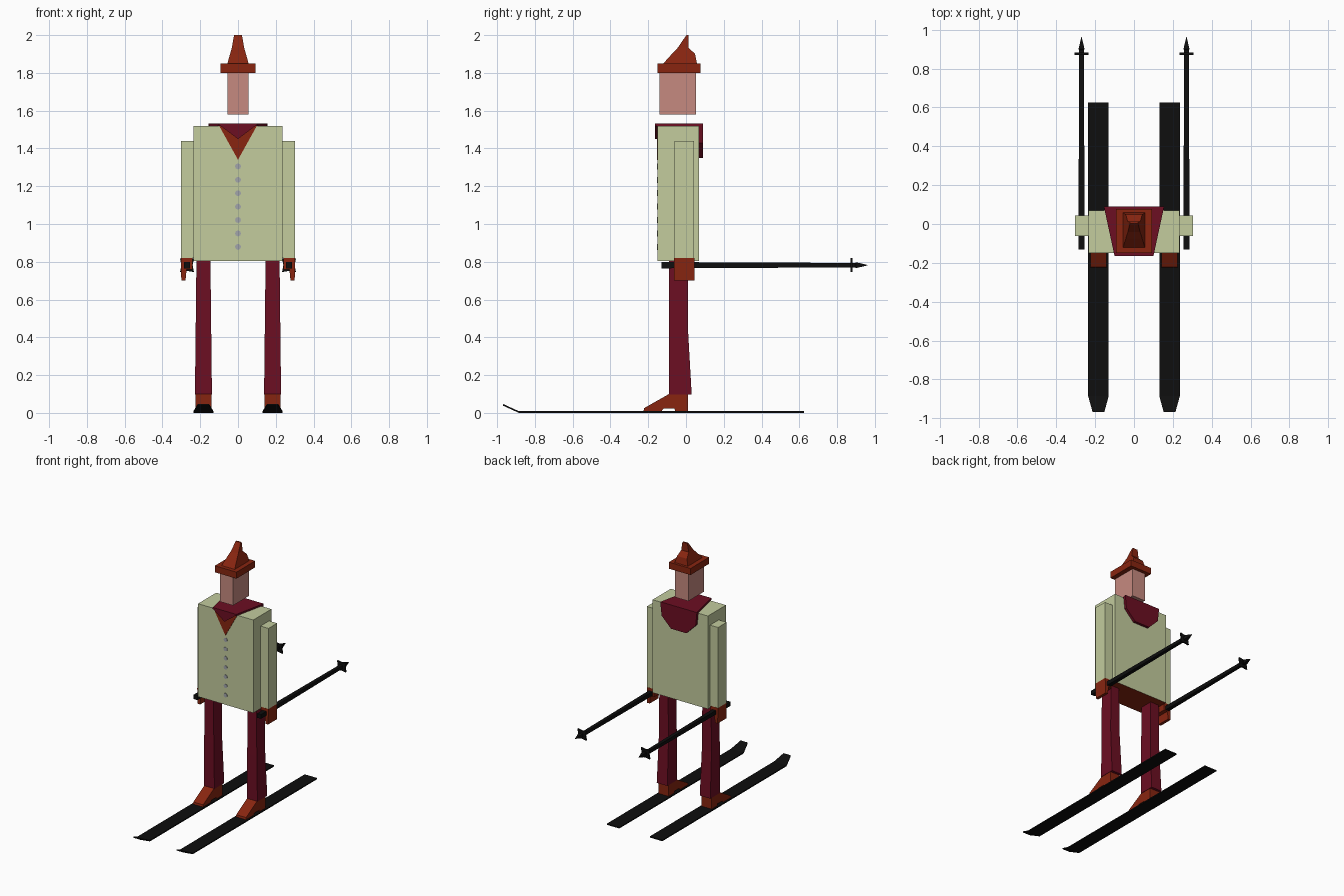
import bpy, bmesh, math

if "Cube" in bpy.data.objects:
    bpy.data.objects.remove(bpy.data.objects["Cube"])


def material(name, r, g, b):
    lin = [((c / 255 + 0.055) / 1.055) ** 2.4 if c > 10 else c / 255 / 12.92 for c in (r, g, b)]
    m = bpy.data.materials.new(name)
    m.diffuse_color = (*lin, 1)
    m.use_nodes = True
    m.node_tree.nodes["Principled BSDF"].inputs["Base Color"].default_value = m.diffuse_color
    return m


SAGE = material("sage_cloth", 195, 204, 158)
MAROON = material("maroon_cloth", 108, 14, 34)
RUST = material("rust_leather", 136, 37, 16)
SKIN = material("pink_skin", 198, 138, 128)
BLACK = material("black", 14, 14, 14)
GREY = material("grey_button", 162, 165, 170)


def loft(name, rings, *mats):
    """Join equal-length rings of 3D points into a closed, flat-faced solid."""
    bm = bmesh.new()
    loops = [[bm.verts.new(p) for p in ring] for ring in rings]
    n = len(loops[0])
    for a, b in zip(loops, loops[1:]):
        for i in range(n):
            j = (i + 1) % n
            bm.faces.new((a[i], a[j], b[j], b[i]))
    bm.faces.new(loops[0][::-1])
    bm.faces.new(loops[-1])
    bmesh.ops.recalc_face_normals(bm, faces=bm.faces)
    me = bpy.data.meshes.new(name)
    bm.to_mesh(me)
    bm.free()
    for m in mats:
        me.materials.append(m)
    ob = bpy.data.objects.new(name, me)
    bpy.context.collection.objects.link(ob)
    return ob


def rect(x0, x1, y0, y1, z):
    return [(x0, y0, z), (x1, y0, z), (x1, y1, z), (x0, y1, z)]


def box(name, x0, x1, y0, y1, z0, z1, *mats):
    return loft(name, [rect(x0, x1, y0, y1, z0), rect(x0, x1, y0, y1, z1)], *mats)


def slab_y(name, pts, y0, y1, mat):
    """Extrude an x-z outline along y."""
    return loft(name, [[(x, y, z) for x, z in pts] for y in (y0, y1)], mat)


def polygon(cx, cz, radii, n, turn=0.0):
    """Outline around a centre; radii repeat, so two radii give a star."""
    return [(cx + radii[i % len(radii)] * math.cos(math.tau * i / n + turn),
             cz + radii[i % len(radii)] * math.sin(math.tau * i / n + turn)) for i in range(n)]


# Coat with a dark lining on its underside
coat = box("coat", -0.235, 0.235, -0.15, 0.07, 0.805, 1.52, SAGE, RUST)
for f in coat.data.polygons:
    f.material_index = 1 if f.normal.z < -0.5 else 0

# Shirt showing in the neck opening, and the coat buttons
slab_y("shirt_front", [(-0.1, 1.52), (0.1, 1.52), (0, 1.34)], -0.154, -0.15, RUST)
for i in range(7):
    slab_y("button", polygon(0, 1.305 - 0.071 * i, [0.016], 8), -0.153, -0.15, GREY)

# Neckerchief: flat top, front point and hanging back flap
loft("neckerchief_top", [[(-0.1, -0.165, z), (0.1, -0.165, z), (0.155, 0.09, z), (-0.155, 0.09, z)]
                         for z in (1.52, 1.533)], MAROON)
slab_y("neckerchief_front", [(-0.1, 1.525), (0.1, 1.525), (0, 1.45)], -0.165, -0.152, MAROON)
slab_y("neckerchief_back", [(-0.155, 1.525), (-0.145, 1.43), (-0.065, 1.35),
                            (0.065, 1.35), (0.145, 1.43), (0.155, 1.525)], 0.07, 0.09, MAROON)

# Head and hat
box("head", -0.056, 0.056, -0.14, 0.052, 1.58, 1.80, SKIN)
box("hat_brim", -0.092, 0.092, -0.15, 0.077, 1.80, 1.85, RUST)
loft("hat_crown", [rect(-0.056, 0.056, -0.12, 0.058, 1.85),
                   rect(-0.042, 0.042, -0.075, 0.048, 1.90),
                   rect(-0.032, 0.032, -0.042, 0.012, 1.935),
                   rect(-0.021, 0.021, 0.002, 0.014, 2.0)], RUST)

for s, side in ((-1, "left"), (1, "right")):
    # Arm and hand curled over the pole
    box(side + "_arm", s * 0.235, s * 0.303, -0.062, 0.043, 0.82, 1.44, SAGE)
    hand = [(0.24, 0.82), (0.303, 0.82), (0.3, 0.70), (0.278, 0.70), (0.272, 0.76), (0.24, 0.76)]
    slab_y(side + "_hand", [(s * x, z) for x, z in hand], -0.063, 0.044, RUST)

    # Ski pole: grip, shaft, star basket and tip
    px, pz = s * 0.27, 0.782
    pole = [(-0.13, 0.018), (0.04, 0.017), (0.86, 0.013), (0.895, 0.013), (0.9, 0.017), (0.962, 0.001)]
    loft(side + "_pole", [[(x, y, z) for x, z in polygon(px, pz, [r * 1.3], 4, math.pi / 4)]
                          for y, r in pole], BLACK)
    slab_y(side + "_pole_basket", polygon(px, pz, [0.052, 0.03], 8, math.pi / 4), 0.87, 0.882, BLACK)

    # Trouser leg flaring towards the ankle
    c = s * 0.183
    loft(side + "_leg", [rect(c - 0.045, c + 0.045, -0.09, 0.03, 0.098),
                         rect(c - 0.041, c + 0.041, -0.091, 0.01, 0.45),
                         rect(c - 0.037, c + 0.037, -0.091, 0.01, 0.81)], MAROON)

    # Boot with raised arch
    boot = [(0.01, 0.1), (-0.09, 0.1), (-0.222, 0.025), (-0.225, 0.009), (-0.13, 0.009),
            (-0.12, 0.022), (-0.06, 0.022), (-0.058, 0.009), (0.01, 0.009)]
    loft(side + "_boot", [[(c + d, y, z) for y, z in boot] for d in (-0.042, 0.042)], RUST)

    # Ski with tapered, upturned front
    loft(side + "_ski", [[(c - w, y, z), (c + w, y, z), (c + w, y, z + 0.009), (c - w, y, z + 0.009)]
                         for y, z, w in ((0.625, 0, 0.053), (-0.885, 0, 0.053), (-0.968, 0.038, 0.03))], BLACK)
